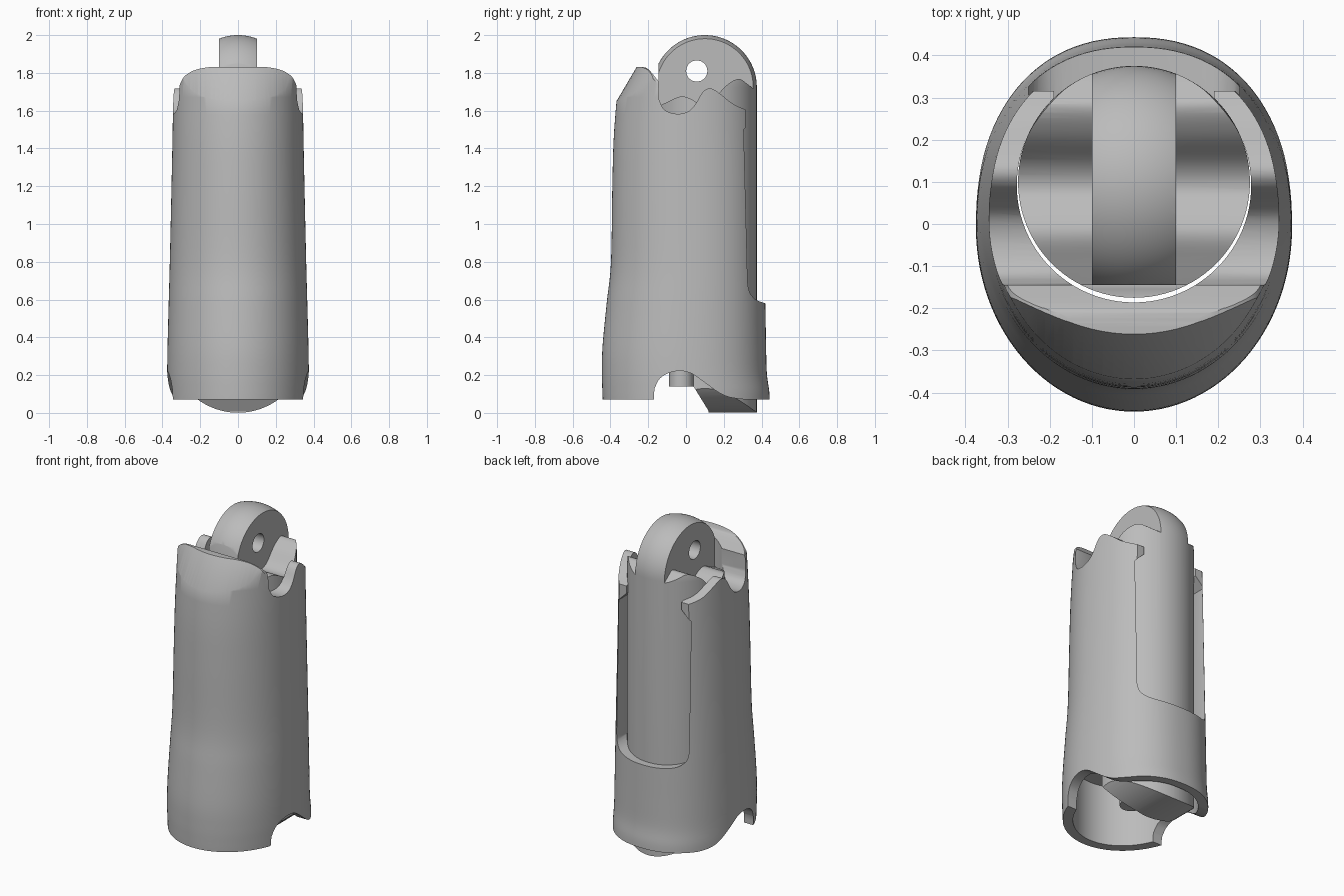
import bpy
import bmesh
import math

cube = bpy.data.objects.get("Cube")
if cube:
    bpy.data.objects.remove(cube, do_unlink=True)

grey = bpy.data.materials.new("plain grey")
grey.use_nodes = True
grey.diffuse_color = (0.5, 0.5, 0.5, 1)
grey.node_tree.nodes["Principled BSDF"].inputs["Base Color"].default_value = (0.5, 0.5, 0.5, 1)


def loft(name, rings):
    """Closed solid from a stack of equal-length rings."""
    bm = bmesh.new()
    loops = [[bm.verts.new(p) for p in ring] for ring in rings]
    n = len(loops[0])
    for a, b in zip(loops, loops[1:]):
        for i in range(n):
            j = (i + 1) % n
            bm.faces.new((a[i], a[j], b[j], b[i]))
    bm.faces.new(loops[0][::-1])
    bm.faces.new(loops[-1])
    bmesh.ops.recalc_face_normals(bm, faces=bm.faces)
    mesh = bpy.data.meshes.new(name)
    bm.to_mesh(mesh)
    bm.free()
    obj = bpy.data.objects.new(name, mesh)
    bpy.context.collection.objects.link(obj)
    mesh.materials.append(grey)
    return obj


def prism_x(name, yz, x0, x1):
    return loft(name, [[(x, y, z) for y, z in yz] for x in (x0, x1)])


def prism_y(name, xz, y0, y1):
    return loft(name, [[(x, y, z) for x, z in xz] for y in (y0, y1)])


def circle(r, cy, n=96):
    return [(r * math.cos(math.tau * i / n), cy + r * math.sin(math.tau * i / n)) for i in range(n)]


def oval(half_x, front, back, z, n=112):
    """Oval ring, elliptical at the front and slightly squared at the back."""
    cy, half_y = (front + back) / 2, (back - front) / 2
    ring = []
    for i in range(n):
        c, s = math.cos(math.tau * i / n), math.sin(math.tau * i / n)
        e = 2 / 2.25 if s > 0 else 1
        ring.append((half_x * math.copysign(abs(c) ** e, c),
                     cy + half_y * math.copysign(abs(s) ** e, s), z))
    return ring


def smooth(pts, steps=6):
    """Catmull-Rom curve through tuples of any length."""
    ext = [pts[0]] + pts + [pts[-1]]
    out = []
    for a, b, c, d in zip(ext, ext[1:], ext[2:], ext[3:]):
        for k in range(steps):
            t = k / steps
            out.append(tuple(0.5 * (2 * q + (r - p) * t + (2 * p - 5 * q + 4 * r - s) * t * t
                                    + (3 * q - p - 3 * r + s) * t ** 3)
                             for p, q, r, s in zip(a, b, c, d)))
    return out + [pts[-1]]


def boolean(obj, other, operation="DIFFERENCE"):
    mod = obj.modifiers.new("cut", "BOOLEAN")
    mod.operation, mod.solver, mod.object = operation, "EXACT", other
    bpy.context.view_layer.objects.active = obj
    bpy.ops.object.modifier_apply(modifier=mod.name)
    bpy.data.objects.remove(other, do_unlink=True)


def shade(obj, angle=32):
    bpy.ops.object.select_all(action="DESELECT")
    obj.select_set(True)
    bpy.context.view_layer.objects.active = obj
    bpy.ops.object.shade_smooth_by_angle(angle=math.radians(angle))


# Outer sleeve: (z, half width, front, back)
sections = smooth([(0.072, 0.374, -0.441, 0.443), (0.12, 0.375, -0.443, 0.44),
                   (0.21, 0.375, -0.445, 0.428), (0.35, 0.373, -0.442, 0.424),
                   (0.58, 0.367, -0.42, 0.42), (0.8, 0.361, -0.397, 0.415),
                   (1.2, 0.352, -0.39, 0.41), (1.5, 0.346, -0.38, 0.405),
                   (1.9, 0.340, -0.345, 0.395)], 5)
sleeve = loft("outer_sleeve", [oval(w, f, b, z) for z, w, f, b in sections])

# Bore for the core and wider pocket at the bottom
boolean(sleeve, loft("bore", [[(x, y, z) for x, y in circle(0.278, 0.092)] for z in (-0.1, 2.2)]))
boolean(sleeve, loft("pocket", [oval(0.315, -0.385, 0.392, z) for z in (-0.1, 0.45)]))

# Curved slope on the front of the lip
slope = [oval(0.436, f, 0.65, z) for z, f in ((-0.1, -1.40), (1.83, -0.262), (2.2, -0.044))]
boolean(sleeve, loft("lip_slope", slope), "INTERSECT")

# Top outline: front lip, side notch, rear hump
top = [(-0.6, 1.831)]
top += smooth([(-0.235, 1.831), (-0.20, 1.82), (-0.145, 1.755)], 4)
top += smooth([(-0.143, 1.66), (-0.115, 1.605), (-0.05, 1.583), (0.01, 1.595), (0.05, 1.635),
               (0.09, 1.70), (0.13, 1.718), (0.18, 1.69), (0.25, 1.635), (0.33, 1.60)], 5)
boolean(sleeve, prism_x("top_cut", top + [(0.6, 1.6), (0.6, 2.3), (-0.6, 2.3)], -0.6, 0.6))

# Rounded shoulders of the front lip
for s in (-1, 1):
    shoulder = smooth([(0.32, 1.70), (0.305, 1.745), (0.28, 1.785), (0.22, 1.818), (0.14, 1.832)], 4)
    outline = [(s * x, z) for x, z in shoulder + [(0.14, 2.0), (0.5, 2.0), (0.5, 1.70)]]
    boolean(sleeve, prism_y("lip_cut", outline, -0.6, -0.1))

# Open back: a U-shaped slot, narrowed at the top by two small tabs
half = [(0.19, 2.2), (0.19, 1.56), (0.25, 1.50), (0.25, 0.69)]
half += smooth([(0.248, 0.67), (0.235, 0.63), (0.19, 0.597), (0.10, 0.583), (0.0, 0.58)], 4)
boolean(sleeve, prism_y("slot_cut", half + [(-x, z) for x, z in half[-2::-1]], 0.1, 0.6))
boolean(sleeve, prism_x("tab_cut", [(0.315, 1.45), (0.6, 1.45), (0.6, 2.2), (0.315, 2.2)], -0.5, 0.5))

# Arched relief through the lower sides
arch = [(-0.17, -0.1), (-0.17, 0.10)]
arch += smooth([(-0.166, 0.13), (-0.14, 0.18), (-0.09, 0.212), (-0.03, 0.222), (0.03, 0.208),
                (0.10, 0.16), (0.17, 0.11), (0.23, 0.083), (0.32, 0.07)], 5)
boolean(sleeve, prism_x("arch_cut", arch + [(0.32, -0.1)], -0.6, 0.6))
shade(sleeve)

# Inner core: round-topped rod
R, CY, CZ = 0.275, 0.1, 1.725
levels = [(0.0, R), (CZ, R)]
levels += [(CZ + R * math.sin(a), R * math.cos(a))
           for a in (math.radians(89.5 * k / 20) for k in range(1, 21))]
core = loft("inner_core", [[(x, y, z) for x, y in circle(r, CY)] for z, r in levels])

# Wavy shoulders on both sides of the lug
wave = smooth([(-0.25, 1.60), (-0.18, 1.61), (-0.10, 1.645), (-0.03, 1.675), (0.02, 1.665),
               (0.08, 1.635), (0.14, 1.655), (0.21, 1.73), (0.275, 1.768), (0.32, 1.745),
               (0.40, 1.68)], 5)
for s in (-1, 1):
    boolean(core, prism_x("shoulder_cut", wave + [(0.6, 1.68), (0.6, 2.2), (-0.25, 2.2)],
                          s * 0.1, s * 0.6))

# Flat lug front and cross hole
boolean(core, prism_x("front_cut", [(-0.4, 1.62), (-0.145, 1.62), (-0.145, 2.2), (-0.4, 2.2)], -0.5, 0.5))
hole = [(0.057 + y, 1.81 + z) for y, z in circle(0.056, 0, 40)]
boolean(core, prism_x("hole_cut", hole, -0.5, 0.5))

# Wedge foot with a curved underside
foot = [(-0.4, -0.1), (0.12, -0.1), (0.12, 0.01), (0.04, 0.14), (0.04, 0.35), (-0.4, 0.35)]
boolean(core, prism_x("foot_cut", foot, -0.5, 0.5))
under = [(x / 50, 0.361 - math.sqrt(0.36 ** 2 - (x / 50) ** 2)) for x in range(-16, 17)]
boolean(core, prism_y("under_cut", under + [(0.32, -0.2), (-0.32, -0.2)], -0.5, 0.6))
shade(core)

# Small pin below the core
pin = loft("bottom_pin", [[(x, y, z) for x, y in circle(0.065, -0.025, 40)] for z in (0.14, 0.4)])
shade(pin)
